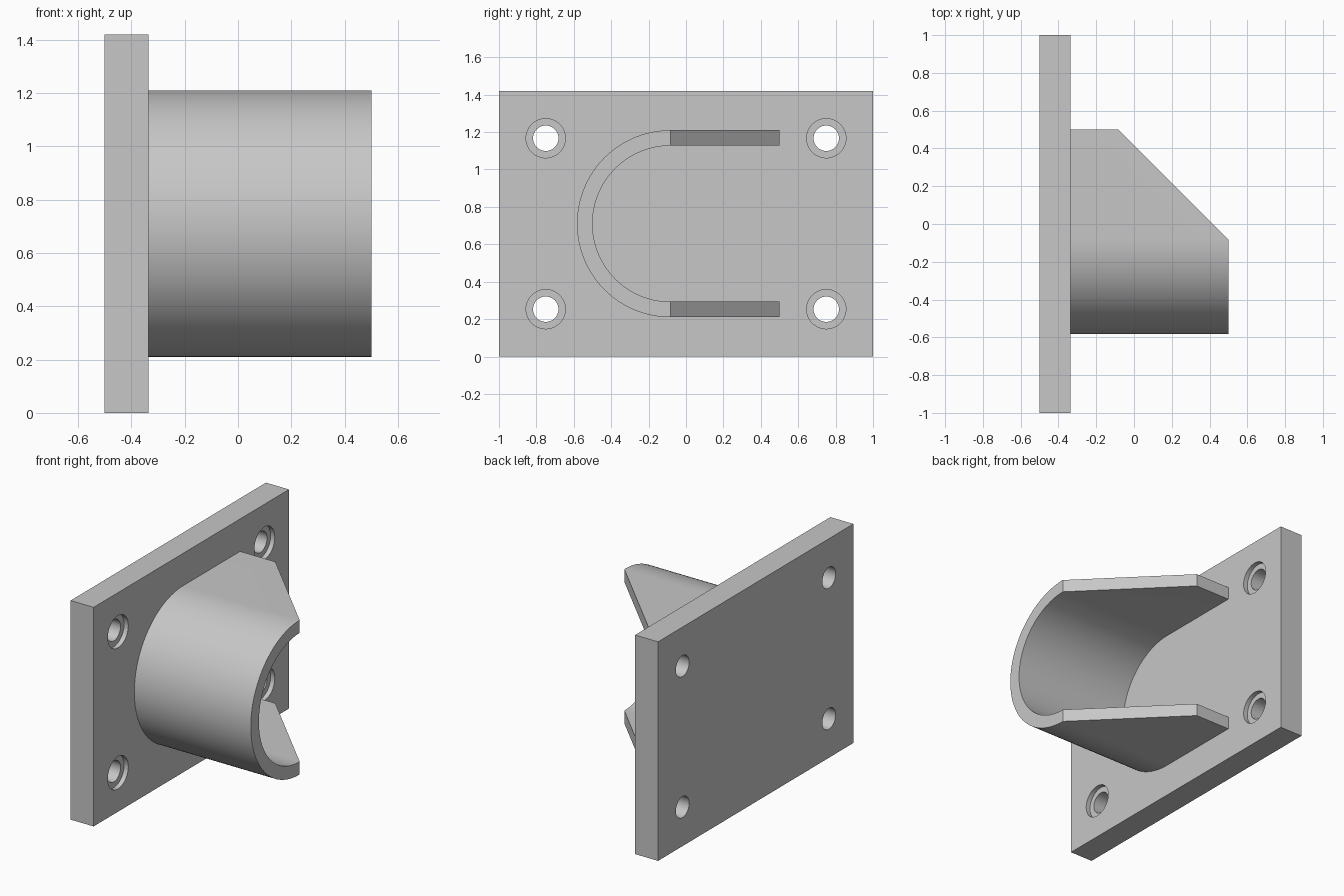
import bpy, bmesh
from math import sin, cos, pi, radians
from mathutils import Vector

if "Cube" in bpy.data.objects:
    bpy.data.objects.remove(bpy.data.objects["Cube"])

grey = bpy.data.materials.new("light_grey")
grey.use_nodes = True
COLOR = (0.57, 0.57, 0.57, 1)
grey.diffuse_color = COLOR
grey.node_tree.nodes["Principled BSDF"].inputs["Base Color"].default_value = COLOR

BACK, FACE, TIP = -0.5, -0.335, 0.5      # x of plate back, plate face, hood tip
HEIGHT = 1.42
MID = HEIGHT / 2


def extrude_x(name, profile, x0, x1, cut=None):
    """Extrude a (y, z) outline from x0 to x1, optionally trimmed by a plane."""
    bm = bmesh.new()
    face = bm.faces.new([bm.verts.new((x0, y, z)) for y, z in profile])
    moved = bmesh.ops.extrude_face_region(bm, geom=[face])["geom"]
    bmesh.ops.translate(bm, vec=(x1 - x0, 0, 0),
                        verts=[v for v in moved if isinstance(v, bmesh.types.BMVert)])
    if cut:
        geom = bm.verts[:] + bm.edges[:] + bm.faces[:]
        bmesh.ops.bisect_plane(bm, geom=geom, plane_co=cut[0], plane_no=cut[1],
                               clear_outer=True)
        bmesh.ops.holes_fill(bm, edges=[e for e in bm.edges if e.is_boundary])
    bmesh.ops.recalc_face_normals(bm, faces=bm.faces)
    mesh = bpy.data.meshes.new(name)
    bm.to_mesh(mesh)
    bm.free()
    mesh.materials.append(grey)
    obj = bpy.data.objects.new(name, mesh)
    bpy.context.collection.objects.link(obj)
    return obj


def arc(cy, cz, r, a0, a1, n):
    return [(cy + r * cos(a0 + (a1 - a0) * i / n), cz + r * sin(a0 + (a1 - a0) * i / n))
            for i in range(n + 1)]


def smooth(obj):
    bpy.ops.object.select_all(action="DESELECT")
    obj.select_set(True)
    bpy.context.view_layer.objects.active = obj
    bpy.ops.object.shade_smooth_by_angle(angle=radians(30))


# Mounting plate
plate = extrude_x("mounting_plate", [(-1, 0), (1, 0), (1, HEIGHT), (-1, HEIGHT)], BACK, FACE)

# Counterbored bolt holes in the four corners
bpy.context.view_layer.objects.active = plate
for y in (-0.75, 0.75):
    for z in (MID - 0.457, MID + 0.457):
        for radius, start in ((0.068, BACK - 0.1), (0.105, FACE - 0.03)):
            cutter = extrude_x("hole_cutter", arc(y, z, radius, 0, 2 * pi, 48)[:-1],
                               start, FACE + 0.1)
            cutter.hide_render = True
            mod = plate.modifiers.new("hole", "BOOLEAN")
            mod.operation = "DIFFERENCE"
            mod.solver = "EXACT"
            mod.object = cutter
            bpy.ops.object.modifier_apply(modifier=mod.name)
            bpy.data.objects.remove(cutter)
smooth(plate)

# U-shaped hood: half ring with straight arms, tips trimmed on the diagonal
BEND, OUTER, INNER, END = -0.083, 0.5, 0.417, 0.5
outline = ([(END, MID + OUTER)] + arc(BEND, MID, OUTER, pi / 2, 3 * pi / 2, 64)
           + [(END, MID - OUTER), (END, MID - INNER)]
           + arc(BEND, MID, INNER, 3 * pi / 2, pi / 2, 64) + [(END, MID + INNER)])
hood = extrude_x("u_shaped_hood", outline, FACE, TIP,
                 cut=(Vector((TIP, BEND + 0.0005, MID)), Vector((1, 1, 0))))
smooth(hood)
